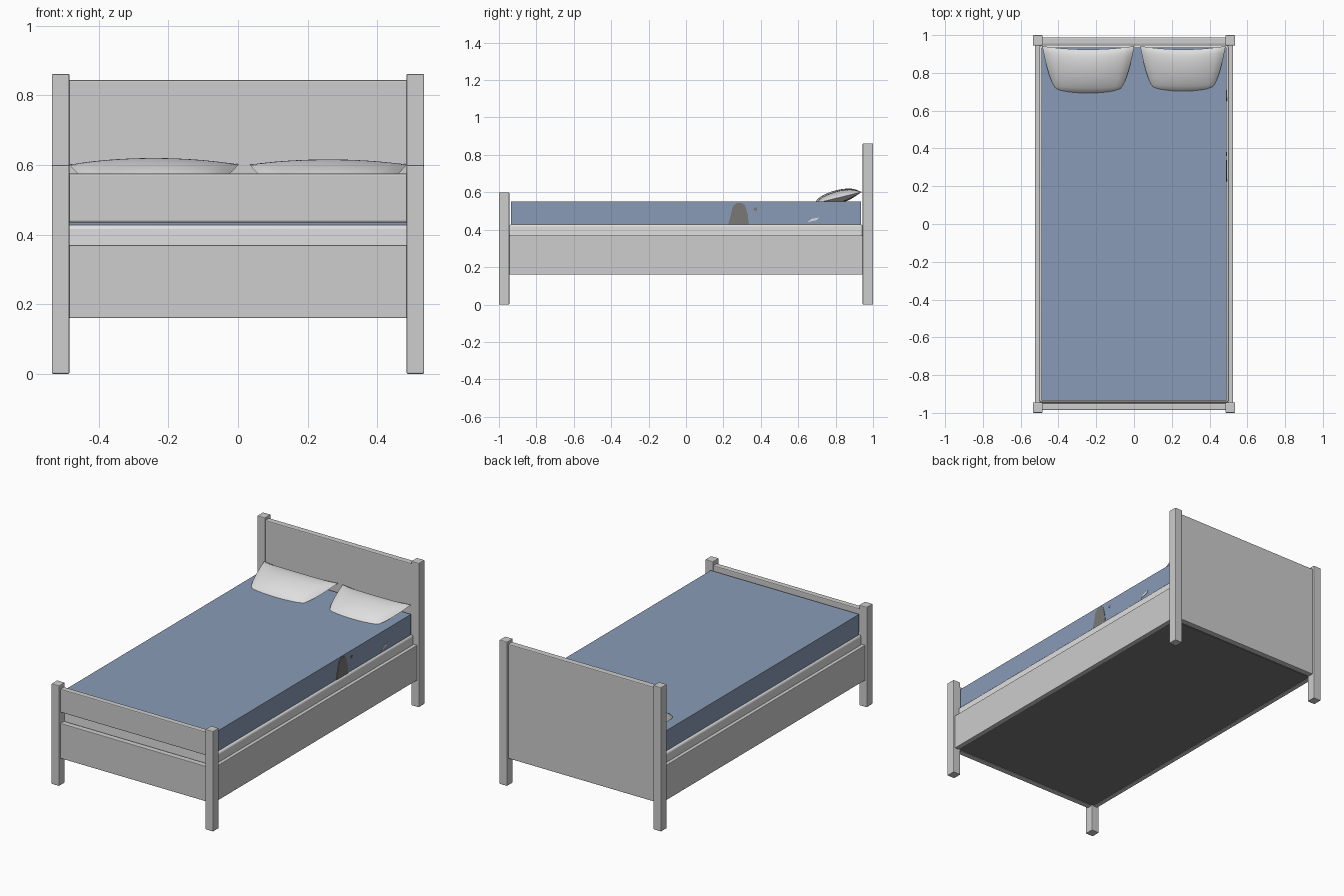
import bpy, bmesh
from mathutils import Vector

old = bpy.data.objects.get("Cube")
if old:
    bpy.data.objects.remove(old, do_unlink=True)


def material(name, r, g, b):
    m = bpy.data.materials.new(name)
    m.use_nodes = True
    m.diffuse_color = (r, g, b, 1)
    m.node_tree.nodes["Principled BSDF"].inputs["Base Color"].default_value = (r, g, b, 1)
    return m


frame_grey = material("frame grey", 0.61, 0.61, 0.61)
linen_white = material("linen white", 0.74, 0.74, 0.74)
blanket_blue = material("blanket blue", 0.25, 0.33, 0.47)
underside_grey = material("underside grey", 0.19, 0.19, 0.185)


def finish(bm, name, mat):
    bmesh.ops.recalc_face_normals(bm, faces=bm.faces)
    mesh = bpy.data.meshes.new(name)
    bm.to_mesh(mesh)
    bm.free()
    mesh.materials.append(mat)
    ob = bpy.data.objects.new(name, mesh)
    bpy.context.collection.objects.link(ob)
    return ob


def box(name, x, y, z, mat, bevel=0.0, segments=2):
    """Box from (min, max) pairs, with optional softened edges."""
    bm = bmesh.new()
    bmesh.ops.create_cube(bm, size=1)
    lo, hi = Vector((x[0], y[0], z[0])), Vector((x[1], y[1], z[1]))
    for v in bm.verts:
        v.co = (lo + hi) / 2 + v.co * (hi - lo)
    ob = finish(bm, name, mat)
    if bevel:
        mod = ob.modifiers.new("Bevel", "BEVEL")
        mod.width = bevel
        mod.segments = segments
    return ob


def smooth(ob):
    bpy.ops.object.select_all(action="DESELECT")
    ob.select_set(True)
    bpy.context.view_layer.objects.active = ob
    bpy.ops.object.shade_smooth_by_angle(angle=0.7)


# Corner posts and side rails
for side, s in (("left", 1), ("right", -1)):
    post_x = sorted((s * 0.484, s * 0.535))
    box(f"front_post_{side}", post_x, (-1, -0.945), (0, 0.6), frame_grey, 0.004)
    box(f"back_post_{side}", post_x, (0.945, 1), (0, 0.862), frame_grey, 0.004)
    box(f"side_rail_{side}", sorted((s * 0.497, s * 0.524)), (-0.95, 0.95),
        (0.16, 0.37), frame_grey, 0.003)

# Headboard, and the footboard in two panels with a gap between
panel_x = (-0.49, 0.49)
box("headboard", panel_x, (0.95, 0.988), (0.16, 0.845), frame_grey, 0.005)
box("footboard_lower", panel_x, (-0.985, -0.95), (0.16, 0.37), frame_grey, 0.003)
box("footboard_upper", panel_x, (-0.985, -0.95), (0.435, 0.575), frame_grey, 0.005)

# Bed base, its underside and the mattress
smooth(box("bed_base", (-0.503, 0.503), (-0.944, 0.944), (0.17, 0.428),
           linen_white, 0.012, 3))
box("underside_board", (-0.498, 0.498), (-0.951, 0.945), (0.163, 0.171), underside_grey)
box("mattress", (-0.491, 0.491), (-0.935, 0.935), (0.42, 0.55), blanket_blue)


def side_plate(name, outline, mat):
    """Thin plate on the left side of the mattress, from (y, z) points."""
    bm = bmesh.new()
    face = bm.faces.new([bm.verts.new((0.489, y, z)) for y, z in outline])
    moved = bmesh.ops.extrude_face_region(bm, geom=[face])["geom"]
    for v in moved:
        if isinstance(v, bmesh.types.BMVert):
            v.co.x = 0.4935
    finish(bm, name, mat)


# Small marks on the mattress side
side_plate("mattress_patch", [(0.225, 0.425), (0.24, 0.48), (0.25, 0.525), (0.27, 0.542),
                              (0.3, 0.542), (0.318, 0.525), (0.33, 0.48), (0.337, 0.425)],
           underside_grey)
side_plate("mattress_spot", [(0.36, 0.505), (0.38, 0.5), (0.38, 0.52), (0.365, 0.52)],
           underside_grey)
side_plate("linen_tuft", [(0.65, 0.44), (0.7, 0.452), (0.71, 0.465), (0.67, 0.458)],
           linen_white)


def pillow(name, centre, half_width, front, puff):
    """Plump cushion with pulled back corners, leaning up to the headboard."""
    bm = bmesh.new()
    for sign in (1, -1):
        grid = bmesh.ops.create_grid(bm, x_segments=20, y_segments=16, size=1)
        for vert in grid["verts"]:
            u, v = vert.co.x, min(1, max(0, (vert.co.y + 1) / 2))
            width = half_width * (0.58 + 0.42 * v ** 0.45)
            swell = max(0, 4 * v * (1 - v)) ** 0.6 * max(0, 1 - u * u) ** 0.5
            vert.co = (centre + u * width,
                       front + (0.942 - front) * v - 0.018 * v * (1 - u * u)
                       + 0.012 * (1 - v) * u * u,
                       0.546 + 0.056 * v + sign * puff * swell)
    bmesh.ops.remove_doubles(bm, verts=bm.verts, dist=0.0005)
    smooth(finish(bm, name, linen_white))


# Pillows
pillow("pillow_right", -0.242, 0.244, 0.69, 0.038)
pillow("pillow_left", 0.259, 0.226, 0.7, 0.033)
